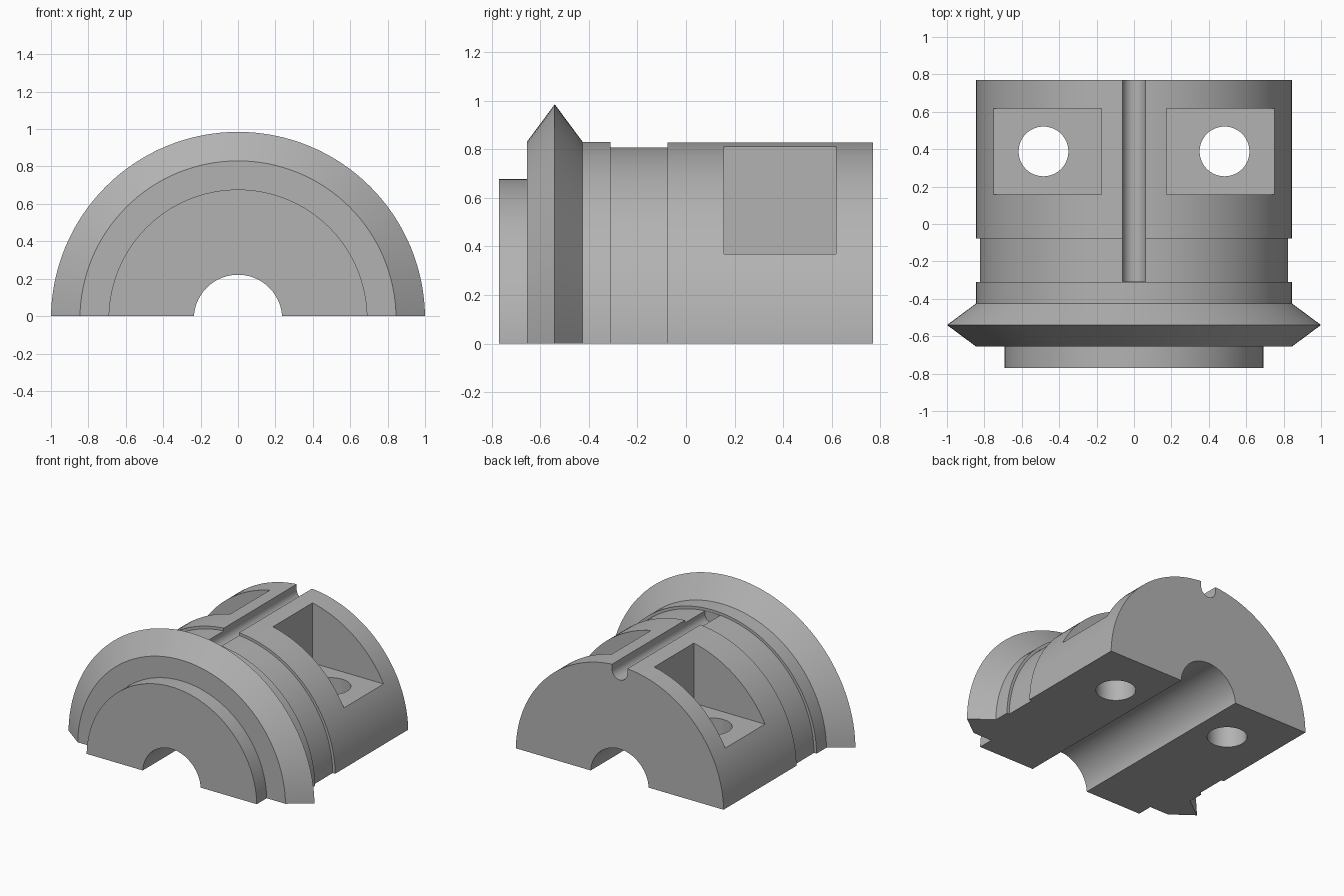
import bpy
import bmesh
from math import pi, radians
from mathutils import Matrix, Vector

default = bpy.data.objects.get("Cube")
if default:
    bpy.data.objects.remove(default, do_unlink=True)

AXIS_Z = -0.015   # turning axis sits just under the flat split face
SEGMENTS = 128

grey = bpy.data.materials.new("plain grey")
grey.use_nodes = True
colour = (0.45, 0.45, 0.45, 1)
grey.diffuse_color = colour
grey.node_tree.nodes["Principled BSDF"].inputs["Base Color"].default_value = colour


def make_object(name, bm):
    bmesh.ops.recalc_face_normals(bm, faces=bm.faces)
    mesh = bpy.data.meshes.new(name)
    bm.to_mesh(mesh)
    bm.free()
    mesh.materials.append(grey)
    obj = bpy.data.objects.new(name, mesh)
    bpy.context.collection.objects.link(obj)
    return obj


def lathe(name, profile):
    """Revolve a closed (y, radius) outline around the y axis."""
    bm = bmesh.new()
    verts = [bm.verts.new((r, y, AXIS_Z)) for y, r in profile]
    edges = [bm.edges.new((v, verts[i - 1])) for i, v in enumerate(verts)]
    bmesh.ops.spin(bm, geom=verts + edges, cent=(0, 0, AXIS_Z), axis=(0, 1, 0),
                   angle=2 * pi, steps=SEGMENTS, use_merge=True)
    bmesh.ops.remove_doubles(bm, verts=bm.verts, dist=1e-5)
    return make_object(name, bm)


def box(name, low, high):
    low, high = Vector(low), Vector(high)
    bm = bmesh.new()
    bmesh.ops.create_cube(bm, size=1, matrix=Matrix.Translation((low + high) / 2)
                          @ Matrix.Diagonal((*(high - low), 1)))
    return make_object(name, bm)


def cylinder(name, centre, radius, length, along_y=False):
    bm = bmesh.new()
    turn = Matrix.Rotation(pi / 2 if along_y else 0, 4, 'X')
    bmesh.ops.create_cone(bm, cap_ends=True, segments=64, radius1=radius, radius2=radius,
                          depth=length, matrix=Matrix.Translation(centre) @ turn)
    return make_object(name, bm)


def cut(target, cutter):
    cutter.hide_render = True
    mod = target.modifiers.new(cutter.name, 'BOOLEAN')
    mod.operation = 'DIFFERENCE'
    mod.solver = 'EXACT'
    mod.object = cutter
    bpy.context.view_layer.objects.active = target
    bpy.ops.object.modifier_apply(modifier=mod.name)
    bpy.data.objects.remove(cutter, do_unlink=True)


# Turned body: spigot, pointed flange, collar, shallow groove, main barrel, bore
FRONT, BACK, BORE, BARREL = -0.77, 0.77, 0.236, 0.845
body = lathe("bearing_half", [
    (FRONT, BORE), (FRONT, 0.692), (-0.655, 0.692), (-0.655, BARREL),
    (-0.54, 1.0), (-0.425, BARREL), (-0.31, BARREL), (-0.31, 0.825),
    (-0.077, 0.825), (-0.077, BARREL), (BACK, BARREL), (BACK, BORE)])

# Flat split face
cut(body, box("split_cutter", (-2, -2, -2), (2, 2, 0)))

# Round-bottomed slot along the crown
SLOT_R, SLOT_Z, SLOT_START = 0.062, 0.79, -0.308
slot_end = BACK + 0.1
cut(body, cylinder("slot_round_cutter", (0, (SLOT_START + slot_end) / 2, SLOT_Z),
                   SLOT_R, slot_end - SLOT_START, along_y=True))
cut(body, box("slot_side_cutter", (-SLOT_R, SLOT_START, SLOT_Z), (SLOT_R, slot_end, 1.2)))

# Bolt pockets and through holes on both sides
for side, label in ((1, "left"), (-1, "right")):
    xs = sorted((side * 0.174, side * 1.2))
    cut(body, box(label + "_pocket_cutter", (xs[0], 0.157, 0.37), (xs[1], 0.617, 1.2)))
    cut(body, cylinder(label + "_hole_cutter", (side * 0.484, 0.388, 0.2), 0.133, 1.0))

# Smooth round walls, crisp machined edges
bpy.ops.object.select_all(action='DESELECT')
body.select_set(True)
bpy.context.view_layer.objects.active = body
bpy.ops.object.shade_smooth_by_angle(angle=radians(25))
